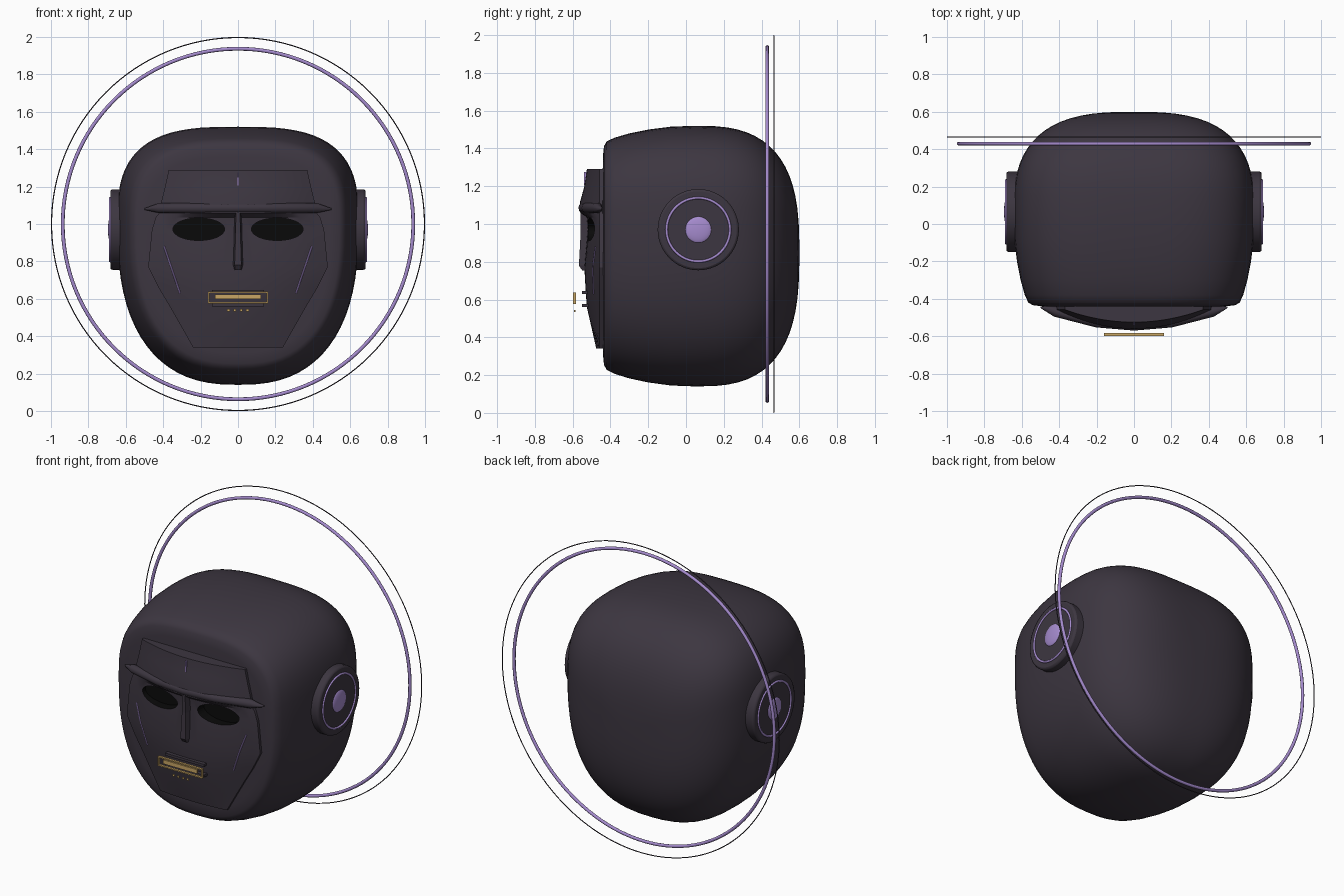
import bpy, bmesh, math
from mathutils import Vector

if "Cube" in bpy.data.objects:
    bpy.data.objects.remove(bpy.data.objects["Cube"])


def material(name, rgb, rough=0.5):
    m = bpy.data.materials.new(name)
    m.use_nodes = True
    m.diffuse_color = (*rgb, 1)
    node = m.node_tree.nodes["Principled BSDF"]
    node.inputs["Base Color"].default_value = (*rgb, 1)
    node.inputs["Roughness"].default_value = rough
    return m


SHELL = material("dark plum shell", (0.046, 0.037, 0.052))
BLACK = material("eye black", (0.003, 0.003, 0.003))
PURPLE = material("soft purple", (0.38, 0.26, 0.62))
GOLD = material("pale gold", (0.58, 0.38, 0.13))


def finish(name, mat, smooth=None):
    ob = bpy.context.object
    ob.name = ob.data.name = name
    ob.data.materials.clear()
    ob.data.materials.append(mat)
    if smooth:
        bpy.ops.object.shade_smooth_by_angle(angle=math.radians(smooth))
    return ob


def loft(name, rings, mat, smooth=None):
    """Skin closed rings of equal length and cap both ends."""
    bm = bmesh.new()
    rows = [[bm.verts.new(p) for p in ring] for ring in rings]
    n = len(rows[0])
    for a, b in zip(rows, rows[1:]):
        for i in range(n):
            j = (i + 1) % n
            bm.faces.new((a[i], a[j], b[j], b[i]))
    bm.faces.new(rows[0])
    bm.faces.new(rows[-1])
    bmesh.ops.recalc_face_normals(bm, faces=bm.faces)
    me = bpy.data.meshes.new(name)
    bm.to_mesh(me)
    bm.free()
    ob = bpy.data.objects.new(name, me)
    bpy.context.collection.objects.link(ob)
    bpy.ops.object.select_all(action='DESELECT')
    ob.select_set(True)
    bpy.context.view_layer.objects.active = ob
    return finish(name, mat, smooth)


def box(name, lo, hi, mat):
    lo, hi = Vector(lo), Vector(hi)
    bpy.ops.mesh.primitive_cube_add(size=1, location=(lo + hi) / 2)
    bpy.context.object.scale = hi - lo
    return finish(name, mat)


def torus(name, loc, rot, major, minor, mat, segs=128):
    bpy.ops.mesh.primitive_torus_add(location=loc, rotation=rot, major_radius=major,
                                     minor_radius=minor, major_segments=segs, minor_segments=10)
    return finish(name, mat, 60)


def rod(name, points, radii, mat):
    cu = bpy.data.curves.new(name, 'CURVE')
    cu.dimensions = '3D'
    cu.bevel_depth = 1
    cu.bevel_resolution = 3
    cu.use_fill_caps = True
    sp = cu.splines.new('POLY')
    sp.points.add(len(points) - 1)
    for p, co, r in zip(sp.points, points, radii):
        p.co = (*co, 1)
        p.radius = r
    ob = bpy.data.objects.new(name, cu)
    bpy.context.collection.objects.link(ob)
    cu.materials.append(mat)


# Head shell: rounded cross-sections scaled along the depth
def section(y, s, n=72):
    pts = []
    for i in range(n):
        a = 2 * math.pi * i / n
        c, d = math.cos(a), math.sin(a)
        e, h = (3.0, 0.52) if d > 0 else (2.5, 0.86)
        x = 0.645 * math.copysign(abs(c) ** (2 / e), c)
        z = 1.0 + h * math.copysign(abs(d) ** (2 / e), d)
        pts.append((x * s, y, 0.85 + (z - 0.85) * s))
    return pts


profile = [(-0.442, 0.5), (-0.44, 0.76), (-0.434, 0.84), (-0.42, 0.876), (-0.38, 0.905),
           (-0.3, 0.94), (-0.2, 0.97), (-0.08, 0.993)]
for k in range(17):
    a = math.radians(88) * k / 16
    profile.append((0.05 + 0.55 * math.sin(a) ** 0.714, math.cos(a) ** 0.714))
loft("head_shell", [section(y, s) for y, s in profile], SHELL, 60)

# Face mask: rows of height, half width and centre depth
ROWS = [(1.29, 0.37, -0.525), (1.2, 0.39, -0.538), (1.12, 0.41, -0.56), (1.06, 0.42, -0.56),
        (1.035, 0.44, -0.525), (0.97, 0.46, -0.52), (0.77, 0.48, -0.538),
        (0.66, 0.425, -0.532), (0.56, 0.365, -0.525), (0.34, 0.24, -0.475)]
EDGE, BACK, COLS = -0.458, -0.42, 24


def depth(u, centre):
    return EDGE + (centre - EDGE) * (1 - abs(u) ** 2.0)


def on_mask(x, z):
    for (z1, w1, c1), (z2, w2, c2) in zip(ROWS, ROWS[1:]):
        if z2 <= z <= z1:
            t = (z1 - z) / (z1 - z2)
            return depth(x / (w1 + (w2 - w1) * t), c1 + (c2 - c1) * t)


rings = []
for z, w, c in ROWS:
    us = [2 * i / COLS - 1 for i in range(COLS + 1)]
    rings.append([(u * w, depth(u, c), z) for u in us] + [(w, BACK, z), (-w, BACK, z)])
mask = loft("face_mask", rings, SHELL, 25)

# Eye sockets cut into the mask
for side in (-1, 1):
    bpy.ops.mesh.primitive_cylinder_add(vertices=40, radius=1, depth=1,
                                        location=(side * 0.21, -0.6, 0.972),
                                        rotation=(math.pi / 2, 0, 0))
    cutter = finish("eye_cutter", BLACK)
    cutter.scale = (0.138, 0.06, 0.29)
    cutter.hide_render = True
    mod = mask.modifiers.new("eye_hole", 'BOOLEAN')
    mod.operation = 'DIFFERENCE'
    mod.solver = 'EXACT'
    mod.material_mode = 'TRANSFER'
    mod.object = cutter
    bpy.context.view_layer.objects.active = mask
    bpy.ops.object.modifier_apply(modifier=mod.name)
    bpy.data.objects.remove(cutter)

# Brow ridge with tapered tips
rod("brow_ridge",
    [(-0.5, -0.445, 1.08), (-0.42, -0.468, 1.085), (-0.2, -0.525, 1.085), (0, -0.542, 1.085),
     (0.2, -0.525, 1.085), (0.42, -0.468, 1.085), (0.5, -0.445, 1.08)],
    [0.004, 0.028, 0.028, 0.028, 0.028, 0.028, 0.004], SHELL)

# Nose
loft("nose", [[(-w, -0.5, z), (-w * 0.5, f, z), (w * 0.5, f, z), (w, -0.5, z)]
              for z, w, f in ((1.07, 0.022, -0.56), (0.95, 0.026, -0.558),
                              (0.78, 0.036, -0.567), (0.755, 0.03, -0.55))], SHELL)

# Lips
for z in (0.568, 0.638):
    box("lip", (-0.14, -0.55, z - 0.008), (0.14, -0.5, z + 0.008), SHELL)

# Gold mouth grille: frame, bar and studs
for z in (0.58, 0.634):
    box("mouth_frame_rail", (-0.16, -0.598, z - 0.004), (0.16, -0.583, z + 0.004), GOLD)
for x in (-0.156, 0.156):
    box("mouth_frame_post", (x - 0.004, -0.598, 0.58), (x + 0.004, -0.583, 0.634), GOLD)
box("mouth_bar", (-0.122, -0.596, 0.598), (0.122, -0.585, 0.624), GOLD)
for i in range(4):
    x = -0.051 + 0.034 * i
    box("chin_stud", (x - 0.007, -0.592, 0.533), (x + 0.007, -0.585, 0.545), GOLD)

# Purple forehead and cheek marks
box("forehead_mark", (-0.004, -0.539, 1.205), (0.004, -0.5, 1.275), PURPLE)
for side in (-1, 1):
    pts = []
    for k in range(7):
        x, z = 0.395 - 0.085 * k / 6, 0.88 - 0.25 * k / 6
        pts.append((side * x, on_mask(x, z), z))
    rod("cheek_mark", pts, [0.0045] * 7, PURPLE)

# Ear discs with glowing ring and dome
for side in (-1, 1):
    turn = (0, math.pi / 2, 0)
    bpy.ops.mesh.primitive_cylinder_add(vertices=64, radius=0.215, depth=0.09,
                                        location=(side * 0.638, 0.065, 0.97), rotation=turn)
    ear = finish("ear_disc", SHELL, 40)
    bev = ear.modifiers.new("soft_rim", 'BEVEL')
    bev.width = 0.012
    bev.segments = 2
    torus("ear_ring", (side * 0.683, 0.065, 0.97), turn, 0.168, 0.007, PURPLE, 64)
    bpy.ops.mesh.primitive_uv_sphere_add(segments=32, ring_count=16, radius=0.07,
                                         location=(side * 0.68, 0.065, 0.97))
    bpy.context.object.scale.x = 0.22
    finish("ear_dome", PURPLE, 60)

# Halo rings behind the head
upright = (math.pi / 2, 0, 0)
torus("halo_ring", (0, 0.43, 1.0), upright, 0.937, 0.01, PURPLE)
torus("halo_outer_ring", (0, 0.465, 1.0), upright, 0.997, 0.003, SHELL)
